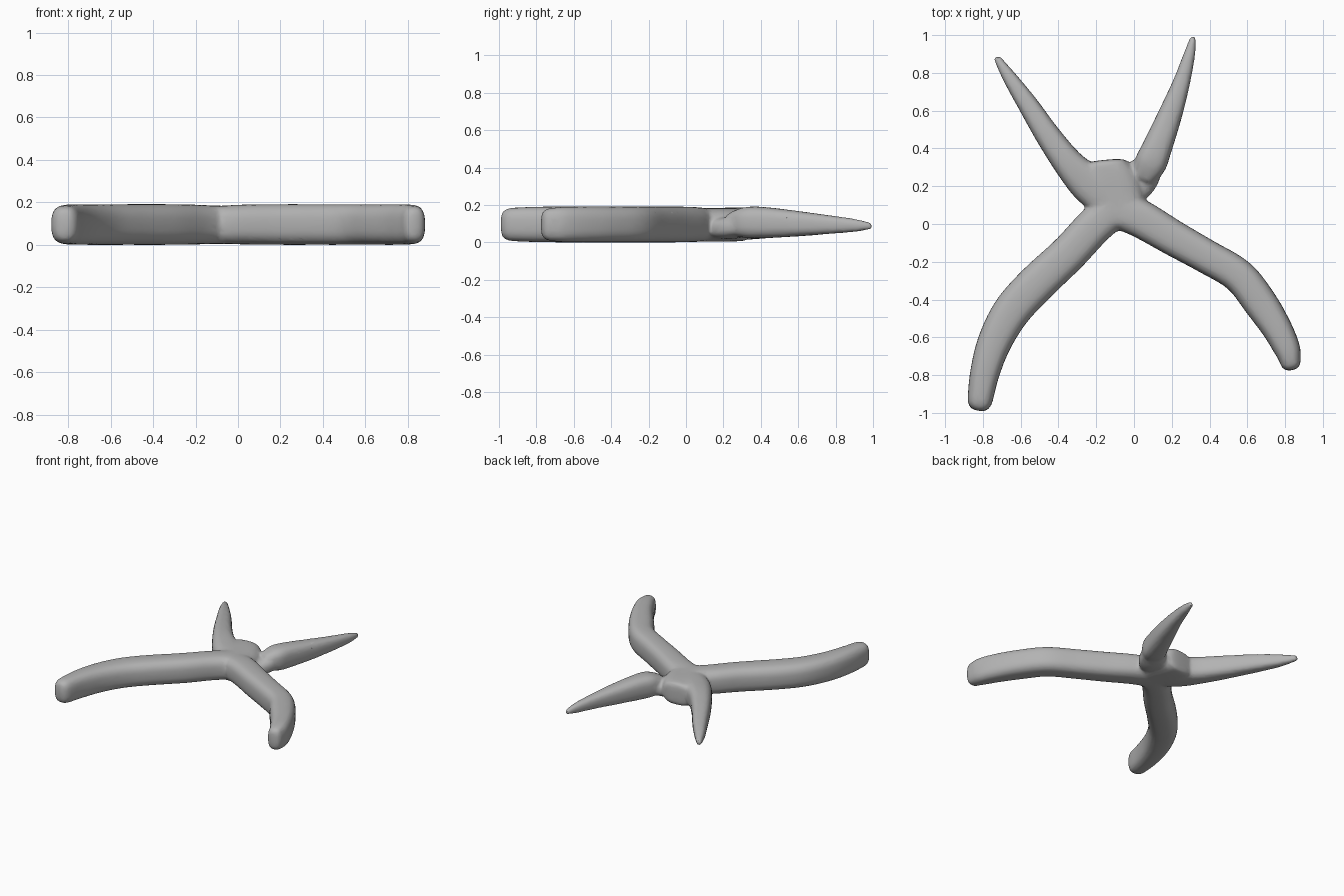
import bpy, bmesh, math
from mathutils import Vector

if "Cube" in bpy.data.objects:
    bpy.data.objects.remove(bpy.data.objects["Cube"])

grey = bpy.data.materials.new("plain grey")
grey.diffuse_color = (0.45, 0.45, 0.45, 1)
grey.use_nodes = True
grey.node_tree.nodes["Principled BSDF"].inputs["Base Color"].default_value = grey.diffuse_color


def spline(p, t):
    """Catmull-Rom interpolation through rows p at parameter t."""
    i = min(int(t), len(p) - 2)
    f = t - i
    a, b, c, d = p[max(i - 1, 0)], p[i], p[i + 1], p[min(i + 2, len(p) - 1)]
    return [0.5 * (2 * q + (r - o) * f + (2 * o - 5 * q + 4 * r - s) * f * f
                   + (3 * q - o - 3 * r + s) * f ** 3)
            for o, q, r, s in zip(a, b, c, d)]


def add_limb(bm, rows, cap, sides=24, power=2.8, steps=5):
    """Loft soft-square sections along rows of x, y, z, half width, half height."""
    n = (len(rows) - 1) * steps
    path = [spline(rows, k / steps) for k in range(n + 1)]
    d = Vector(path[-1][:2]) - Vector(path[-2][:2])
    d.normalize()
    x, y, z, w, h = path[-1]
    for a in (0.35, 0.7, 1.0, 1.25, 1.45):          # rounded end
        s, c = math.sin(a) * cap, math.cos(a) ** 0.7
        path.append([x + d.x * s, y + d.y * s, z, w * c, h * (0.35 + 0.65 * c) * min(1, c * 2)])
    rings = []
    for k, (x, y, z, w, h) in enumerate(path):
        p, q = path[max(k - 1, 0)], path[min(k + 1, len(path) - 1)]
        t = Vector((q[0] - p[0], q[1] - p[1])).normalized()
        ring = []
        for j in range(sides):
            a = 2 * math.pi * j / sides
            u = math.copysign(abs(math.cos(a)) ** (2 / power), math.cos(a)) * w
            v = math.copysign(abs(math.sin(a)) ** (2 / power), math.sin(a)) * h
            ring.append(bm.verts.new((x - t.y * u, y + t.x * u, z + v)))
        rings.append(ring)
    for r, s in zip(rings, rings[1:]):
        for j in range(sides):
            m = (j + 1) % sides
            bm.faces.new((r[j], r[m], s[m], s[j]))
    bm.faces.new(rings[0][::-1])
    bm.faces.new(rings[-1])


bm = bmesh.new()

# Long curved front limbs
add_limb(bm, [(-.08, .10, .098, .10, .09), (-.21, -.01, .1, .10, .094), (-.345, -.155, .1, .10, .096),
              (-.52, -.32, .1, .103, .096), (-.65, -.465, .1, .10, .096), (-.74, -.63, .1, .09, .096),
              (-.79, -.79, .1, .078, .095), (-.813, -.92, .1, .068, .09)], .07)
add_limb(bm, [(-.1, .08, .098, .10, .09), (.03, .03, .1, .10, .094), (.21, -.075, .1, .094, .096),
              (.38, -.17, .1, .09, .096), (.555, -.275, .1, .09, .096), (.67, -.42, .1, .09, .096),
              (.755, -.55, .1, .08, .096), (.81, -.66, .1, .07, .094), (.826, -.72, .1, .056, .088)], .055)

# Tapered pointed back limbs
add_limb(bm, [(-.16, .14, .098, .10, .09), (-.25, .22, .1, .10, .09), (-.35, .325, .105, .08, .087),
              (-.46, .475, .105, .066, .076), (-.56, .63, .1, .054, .062), (-.655, .77, .095, .038, .044),
              (-.72, .87, .093, .02, .022)], .02)
add_limb(bm, [(.045, .235, .105, .055, .055), (.085, .315, .11, .084, .082), (.125, .41, .11, .078, .084),
              (.19, .575, .105, .064, .07), (.25, .745, .1, .046, .052), (.294, .9, .095, .03, .035),
              (.31, .975, .092, .018, .02)], .02)

# Low bridge between torso and right back limb
add_limb(bm, [(-.06, .19, .08, .11, .06), (.02, .235, .08, .105, .058), (.07, .29, .09, .085, .055)], .03)

# Central torso slab, upright along y
add_limb(bm, [(-.085, .0, .098, .06, .086), (-.09, .06, .098, .14, .09), (-.1, .14, .098, .15, .09),
              (-.125, .22, .098, .145, .09), (-.145, .28, .098, .13, .088), (-.15, .315, .098, .12, .085)], .025)

bmesh.ops.recalc_face_normals(bm, faces=bm.faces)
mesh = bpy.data.meshes.new("four_limbed_body")
bm.to_mesh(mesh)
bm.free()
body = bpy.data.objects.new("four_limbed_body", mesh)
bpy.context.collection.objects.link(body)
mesh.materials.append(grey)

# Fuse the parts into one soft skin
remesh = body.modifiers.new("fuse", 'REMESH')
remesh.mode = 'VOXEL'
remesh.voxel_size = 0.011
remesh.use_smooth_shade = True
soften = body.modifiers.new("soften", 'SMOOTH')
soften.factor = 0.5
soften.iterations = 7
thin = body.modifiers.new("thin", 'DECIMATE')
thin.ratio = 0.2
bpy.context.view_layer.objects.active = body
body.select_set(True)
for m in list(body.modifiers):
    bpy.ops.object.modifier_apply(modifier=m.name)
bpy.ops.object.shade_smooth_by_angle(angle=math.radians(40))

# Rest on the ground plane
low = min(v.co.z for v in body.data.vertices)
for v in body.data.vertices:
    v.co.z -= low
